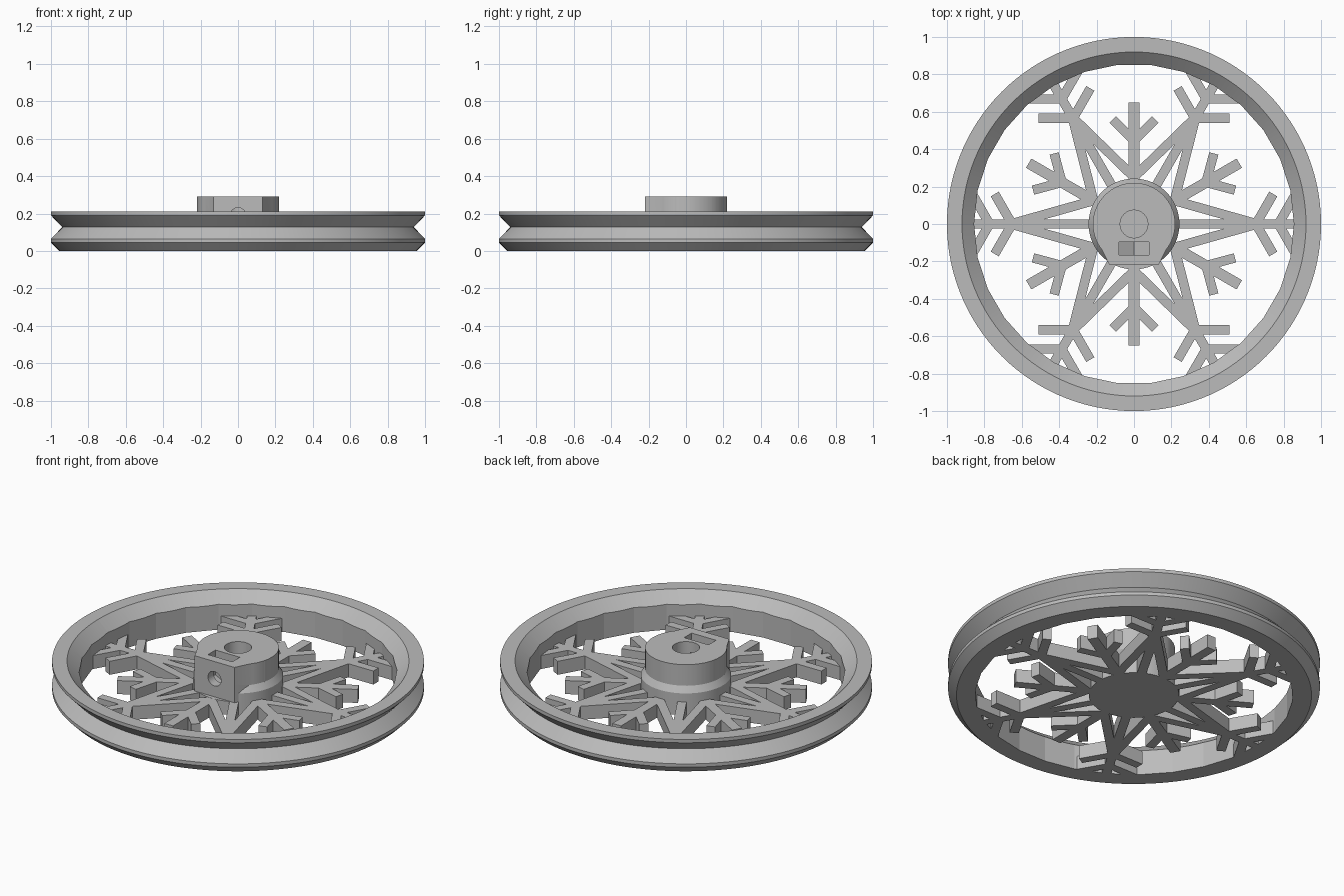
import bpy, bmesh
from math import sin, cos, pi, radians
from mathutils import Vector, Matrix

cube = bpy.data.objects.get("Cube")
if cube:
    bpy.data.objects.remove(cube, do_unlink=True)

grey = bpy.data.materials.new("light_grey")
grey.use_nodes = True
grey.diffuse_color = (0.5, 0.5, 0.5, 1)
grey.node_tree.nodes["Principled BSDF"].inputs["Base Color"].default_value = (0.5, 0.5, 0.5, 1)


def finish(name, bm):
    bmesh.ops.recalc_face_normals(bm, faces=bm.faces)
    mesh = bpy.data.meshes.new(name)
    bm.to_mesh(mesh)
    bm.free()
    mesh.materials.append(grey)
    obj = bpy.data.objects.new(name, mesh)
    bpy.context.collection.objects.link(obj)
    return obj


def lathe(name, profile, sides):
    """Solid of revolution about z from (radius, height) pairs."""
    bm = bmesh.new()
    rings = [[bm.verts.new((r * cos(2 * pi * i / sides), r * sin(2 * pi * i / sides), z))
              for i in range(sides)] for r, z in profile]
    for a, b in zip(rings, rings[1:]):
        for i in range(sides):
            j = (i + 1) % sides
            bm.faces.new((a[i], a[j], b[j], b[i]))
    bm.faces.new(rings[0])
    bm.faces.new(rings[-1])
    return finish(name, bm)


def prism(name, outline, low, high, matrix=Matrix()):
    """Extrude a flat outline from low to high, then place it."""
    bm = bmesh.new()
    face = bm.faces.new([bm.verts.new((x, y, low)) for x, y in outline])
    ext = bmesh.ops.extrude_face_region(bm, geom=[face])["geom"]
    bmesh.ops.translate(bm, verts=[v for v in ext if isinstance(v, bmesh.types.BMVert)],
                        vec=(0, 0, high - low))
    bm.transform(matrix)
    return finish(name, bm)


def circle(radius, sides, start=0.0, sweep=2 * pi):
    return [(radius * cos(start + sweep * i / sides), radius * sin(start + sweep * i / sides))
            for i in range(sides)]


def combine(obj, other, operation):
    mod = obj.modifiers.new("combine", 'BOOLEAN')
    mod.operation = operation
    mod.solver = 'EXACT'
    mod.use_self = True
    mod.object = other
    bpy.context.view_layer.objects.active = obj
    bpy.ops.object.modifier_apply(modifier=mod.name)
    bpy.data.objects.remove(other, do_unlink=True)


def smooth(obj):
    bpy.ops.object.select_all(action='DESELECT')
    obj.select_set(True)
    bpy.context.view_layer.objects.active = obj
    bpy.ops.object.shade_smooth_by_angle(angle=radians(10))


# Grooved rim, opened by a faceted hole and a conical mouth
rim = lathe("rim", [(0.955, 0), (1, 0.045), (1, 0.065), (0.94, 0.127),
                    (1, 0.19), (1, 0.21)], 120)
combine(rim, prism("hole_cutter", circle(0.855, 30), -0.1, 0.3), 'DIFFERENCE')
combine(rim, lathe("mouth_cutter", [(0.8, 0.1), (0.963, 0.25)], 120), 'DIFFERENCE')
smooth(rim)

# Snowflake web: bars repeated six times
THICK = 0.08


def bar(bm, start, end, width=0.05):
    p, q = Vector((*start, 0)), Vector((*end, 0))
    d = q - p
    m = (Matrix.Translation((p + q) / 2 + Vector((0, 0, THICK / 2)))
         @ Matrix.Rotation(d.to_2d().angle_signed(Vector((1, 0))), 4, 'Z')
         @ Matrix.Diagonal((d.length, width, THICK, 1)))
    bmesh.ops.create_cube(bm, size=1, matrix=m)


def polar(radius, degrees):
    return (radius * cos(radians(degrees)), radius * sin(radians(degrees)))


def branch(bm, radius, angle, lean, length):
    a, d = polar(radius, angle), polar(length, angle + lean)
    bar(bm, a, (a[0] + d[0], a[1] + d[1]))


bm = bmesh.new()
for angle in range(0, 360, 60):
    bar(bm, polar(0.1, angle), polar(0.88, angle))
    bar(bm, polar(0.1, angle + 30), polar(0.65, angle + 30), 0.057)
    for side in (-1, 1):
        bar(bm, polar(0.66, angle), polar(0.25, angle + 30 * side))
        branch(bm, 0.652, angle, 60 * side, 0.185)
        branch(bm, 0.772, angle, 60 * side, 0.2)
        branch(bm, 0.445, angle + 30, 45 * side, 0.16)
web = finish("snowflake_web", bm)
combine(web, prism("hub_base", circle(0.243, 64), 0, THICK), 'UNION')

# Hub: flanged cylinder with a flat front
hub = lathe("hub", [(0.243, 0.07), (0.243, 0.13), (0.22, 0.165), (0.22, 0.29)], 64)
front = circle(0.22, 32, radians(-15), radians(216)) + [(-0.13, -0.22), (0.13, -0.22)]
combine(hub, prism("hub_front", front, 0.07, 0.29), 'UNION')
trim = [(-0.4, -0.4), (0.4, -0.4), (0.4, -0.22), (-0.4, -0.22)]
combine(hub, prism("flat_cutter", trim, 0.0805, 0.4), 'DIFFERENCE')

# Shaft bore, nut slot with a pointed floor, and screw hole through the front
combine(hub, prism("bore_cutter", circle(0.074, 48), 0.075, 0.4), 'DIFFERENCE')
facing = Matrix.Rotation(radians(90), 4, 'X')
slot = [(-0.08, 0.4), (-0.08, 0.144), (0, 0.098), (0.08, 0.144), (0.08, 0.4)]
combine(hub, prism("slot_cutter", slot, 0.097, 0.167, facing), 'DIFFERENCE')
screw = [(x, z + 0.188) for x, z in circle(0.043, 32)]
combine(hub, prism("screw_cutter", screw, 0.03, 0.4, facing), 'DIFFERENCE')
smooth(web)
smooth(hub)
